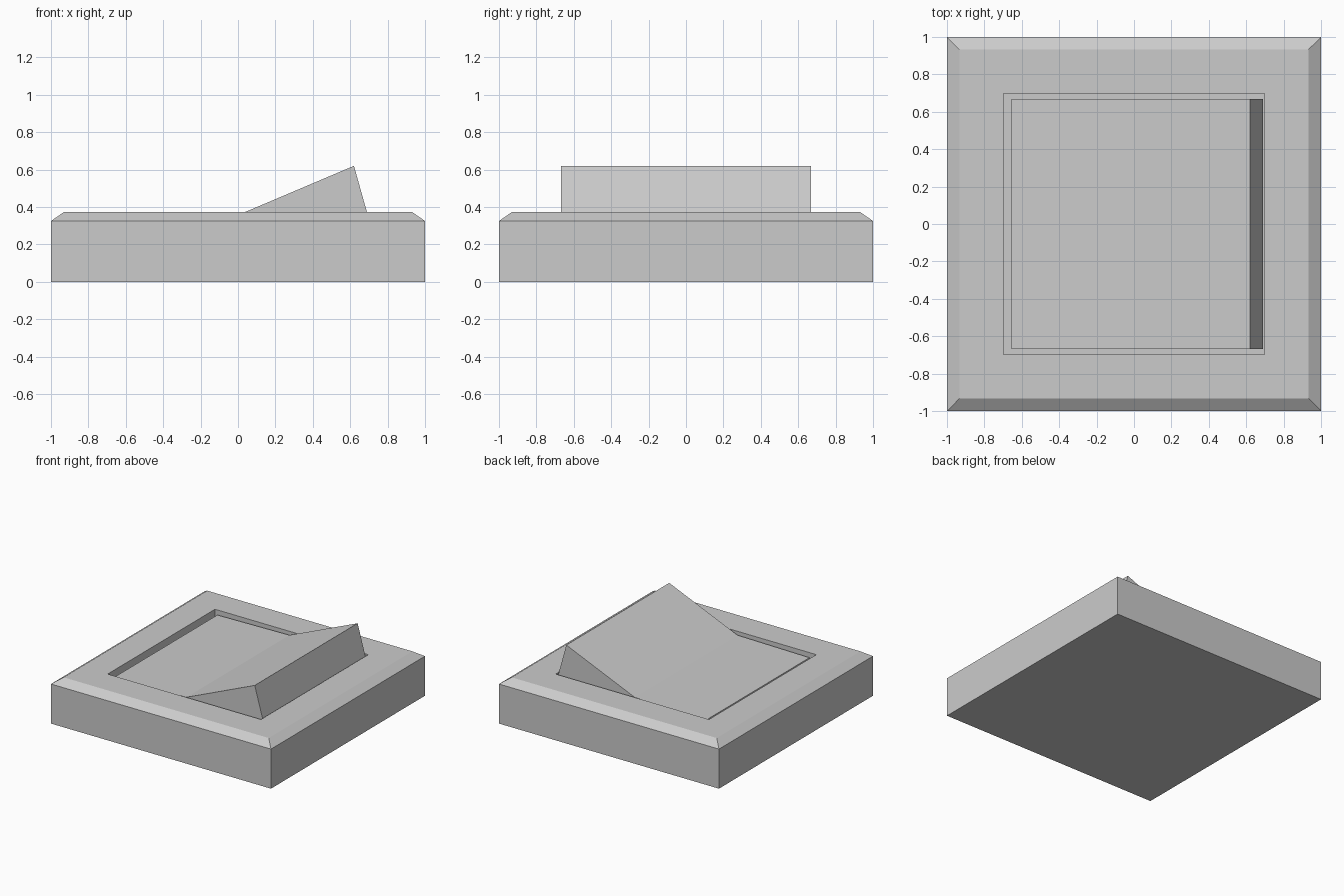
import bpy, bmesh

if "Cube" in bpy.data.objects:
    bpy.data.objects.remove(bpy.data.objects["Cube"])


def finish(bm, name):
    bmesh.ops.recalc_face_normals(bm, faces=bm.faces[:])
    mesh = bpy.data.meshes.new(name)
    bm.to_mesh(mesh)
    bm.free()
    obj = bpy.data.objects.new(name, mesh)
    bpy.context.collection.objects.link(obj)
    return obj


def loft(name, rings):
    """Join matching rings of points with quads and cap both ends."""
    bm = bmesh.new()
    loops = [[bm.verts.new(p) for p in ring] for ring in rings]
    n = len(loops[0])
    for a, b in zip(loops, loops[1:]):
        for i in range(n):
            j = (i + 1) % n
            bm.faces.new((a[i], a[j], b[j], b[i]))
    bm.faces.new(loops[0])
    bm.faces.new(loops[-1])
    return finish(bm, name)


def square(h, z):
    return [(-h, -h, z), (h, -h, z), (h, h, z), (-h, h, z)]


# Wall plate: chamfered block with a square pocket
plate = [(1, 0), (1, 0.325), (0.932, 0.372), (0.697, 0.372), (0.697, 0.2)]
loft("wall_plate", [square(h, z) for h, z in plate])

# Rocker: tilted V-topped profile (x, z) swept along y
profile = [(-0.63, 0.2), (0.69, 0.2), (0.69, 0.37), (0.62, 0.62),
           (0.0, 0.357), (-0.655, 0.347)]
loft("rocker", [[(x, y, z) for x, z in profile] for y in (-0.668, 0.668)])
